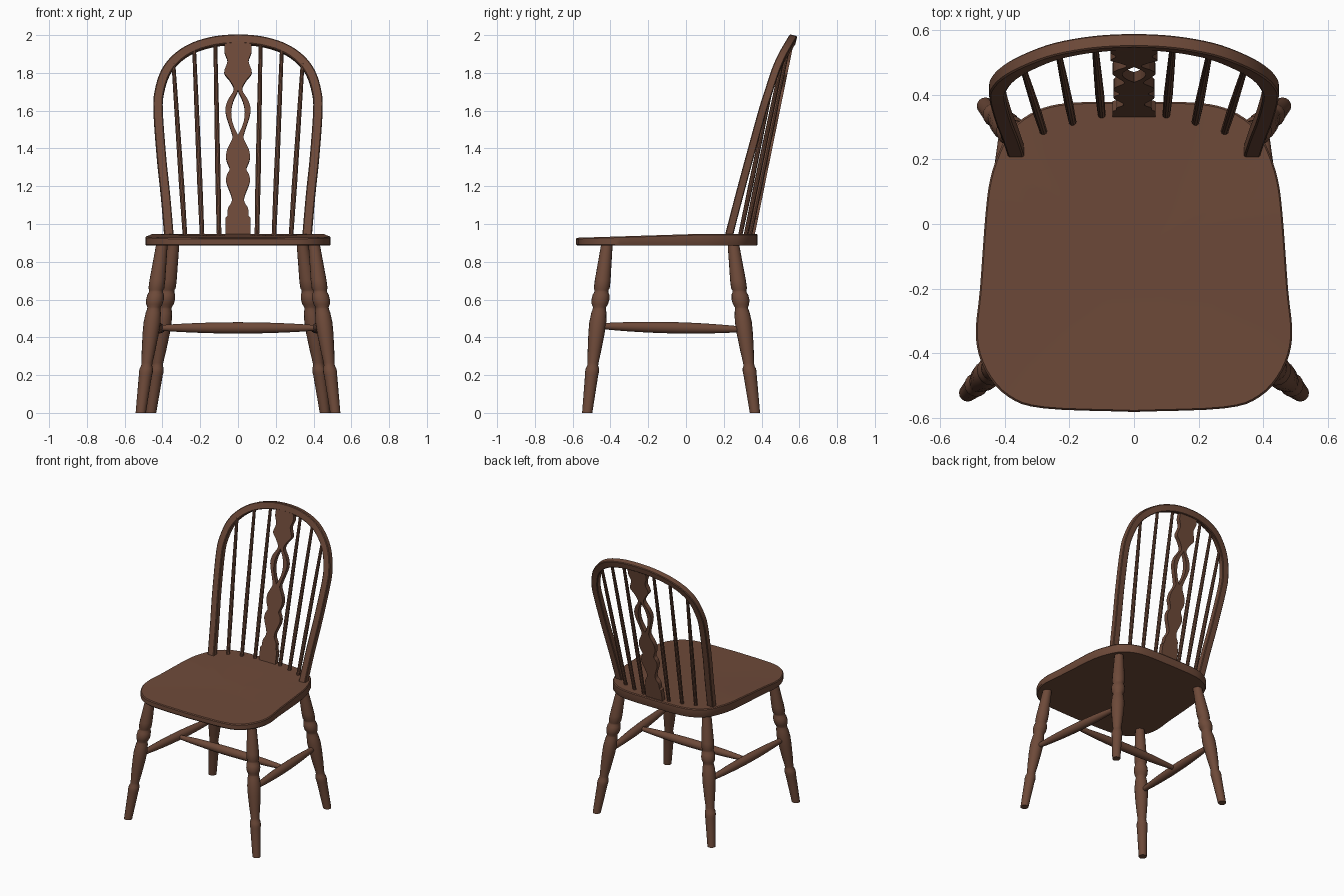
import bpy, bmesh, math
from mathutils import Vector

if "Cube" in bpy.data.objects:
    bpy.data.objects.remove(bpy.data.objects["Cube"])

wood = bpy.data.materials.new("brown wood")
wood.diffuse_color = (0.155, 0.068, 0.041, 1)
wood.use_nodes = True
wood.node_tree.nodes["Principled BSDF"].inputs["Base Color"].default_value = wood.diffuse_color


def finish(bm, name, smooth=True):
    bmesh.ops.recalc_face_normals(bm, faces=bm.faces)
    mesh = bpy.data.meshes.new(name)
    bm.to_mesh(mesh)
    bm.free()
    mesh.materials.append(wood)
    ob = bpy.data.objects.new(name, mesh)
    bpy.context.collection.objects.link(ob)
    if smooth:
        bpy.ops.object.select_all(action='DESELECT')
        ob.select_set(True)
        bpy.context.view_layer.objects.active = ob
        bpy.ops.object.shade_smooth_by_angle(angle=math.radians(35))
    return ob


def spline(pts, n):
    """Catmull-Rom curve through the points, n steps per span."""
    pts = [Vector(p) for p in pts]
    ext = [2 * pts[0] - pts[1]] + pts + [2 * pts[-1] - pts[-2]]
    out = []
    for i in range(len(pts) - 1):
        a, b, c, d = ext[i:i + 4]
        for k in range(n):
            t = k / n
            out.append(0.5 * (2 * b + (c - a) * t + (2 * a - 5 * b + 4 * c - d) * t * t
                              + (3 * b - a - 3 * c + d) * t ** 3))
    return out + [pts[-1]]


def skin(rings, name):
    """Join closed rings of points into a capped tube."""
    bm = bmesh.new()
    vs = [[bm.verts.new(p) for p in r] for r in rings]
    n = len(vs[0])
    for a, b in zip(vs, vs[1:]):
        for i in range(n):
            j = (i + 1) % n
            bm.faces.new((a[i], a[j], b[j], b[i]))
    bm.faces.new(vs[0])
    bm.faces.new(vs[-1])
    return finish(bm, name)


def turned(name, p0, p1, profile, sides=16):
    """Turned rod from p0 to p1; profile is (fraction, radius)."""
    p0, p1 = Vector(p0), Vector(p1)
    axis = (p1 - p0).normalized()
    if abs(axis.z) > 0.8:          # uprights keep level ends
        u, v = Vector((1, 0, 0)), Vector((0, 1, 0))
    else:
        u = axis.cross(Vector((0, 0, 1))).normalized()
        v = axis.cross(u)
    angles = [2 * math.pi * i / sides for i in range(sides)]
    return skin([[p0.lerp(p1, t) + r * (u * math.cos(a) + v * math.sin(a)) for a in angles]
                 for t, r in profile], name)


# Seat: rounded outline with a gently dished top that drops to the front
half = spline([(0, -0.582), (0.28, -0.571), (0.39, -0.535), (0.46, -0.455), (0.49, -0.35),
               (0.477, -0.2), (0.46, 0.03), (0.445, 0.14), (0.415, 0.23), (0.375, 0.30),
               (0.30, 0.352), (0.20, 0.375), (0, 0.379)], 4)
outline = half + [Vector((-p.x, p.y)) for p in half[-2:0:-1]]


def seat_ring(scale, dip):
    ring = []
    for p in outline:
        x, y = p.x * scale, (p.y + 0.1) * scale - 0.1
        ring.append((x, y, 0.947 + min(0, y - 0.05) * 0.032 - dip))
    return ring


skin([[(p.x * 0.99, p.y * 0.99, 0.885) for p in outline],
      [(p.x, p.y, 0.892) for p in outline],
      seat_ring(1, 0.006), seat_ring(0.99, 0), seat_ring(0.8, 0.002),
      seat_ring(0.5, 0.006), seat_ring(0.2, 0.008)], "seat")

# Legs (splayed, turned) and side stretchers
leg_z = [(0, .027), (.10, .031), (.20, .035), (.215, .037), (.235, .035), (.25, .029),
         (.265, .029), (.33, .036), (.42, .043), (.48, .045), (.53, .040), (.55, .035),
         (.56, .035), (.575, .043), (.60, .047), (.625, .044), (.64, .037), (.65, .037),
         (.66, .042), (.70, .042), (.78, .037), (.90, .030)]
leg_profile = [(z / 0.9, r) for z, r in leg_z]
stretcher_profile = [(t, 0.013 + 0.017 * math.sin(math.pi * t) ** 0.8 if 0 < t < 1 else 0.013)
                     for t in [i / 14 for i in range(15)]]
for s, side in ((-1, "left"), (1, "right")):
    turned("front_leg_" + side, (s * .515, -.523, 0), (s * .402, -.418, .9), leg_profile)
    turned("back_leg_" + side, (s * .46, .365, 0), (s * .34, .25, .9), leg_profile)
    turned("side_stretcher_" + side, (s * .457, -.468, .46), (s * .40, .308, .442),
           stretcher_profile)
turned("cross_stretcher", (-.425, -.08, .45), (.425, -.08, .45), stretcher_profile)

# Bent hoop of the back: rectangular section swept along a leaning arch
arch = [(.365, .225, .93), (.384, .282, 1.15), (.405, .336, 1.35), (.423, .405, 1.6),
        (.416, .437, 1.7), (.384, .470, 1.8), (.325, .503, 1.875), (.237, .536, 1.932),
        (.12, .557, 1.966), (0, .563, 1.975)]
path = spline(arch + [(-x, y, z) for x, y, z in arch[-2::-1]], 4)
depth = Vector((0, 1, -0.25)).normalized()
rings = []
for i, p in enumerate(path):
    tangent = path[min(i + 1, len(path) - 1)] - path[max(i - 1, 0)]
    across = tangent.cross(depth).normalized()
    rings.append([p + across * a * .025 + depth * d * .021
                  for a, d in ((-1, -.8), (-.8, -1), (.8, -1), (1, -.8),
                               (1, .8), (.8, 1), (-.8, 1), (-1, .8))])
skin(rings, "back_hoop")

# Spindles fanning out from seat to hoop
spindle_profile = [(0, .012), (.3, .014), (.7, .012), (1, .010)]
for s, side in ((-1, "left"), (1, "right")):
    for n, (x0, y0, x1, y1, z1) in enumerate(((.10, .336, .12, .545, 1.955),
                                              (.19, .314, .232, .520, 1.92),
                                              (.28, .285, .342, .478, 1.85))):
        turned(f"spindle_{side}_{n + 1}", (s * x0, y0, .93), (s * x1, y1, z1),
               spindle_profile, 10)

# Central splat: scalloped outline with an oval opening, mirrored and thickened
base = [(.066, .93), (.066, 1.03)]
scallops = spline([(.056, 1.04), (.053, 1.08), (.034, 1.115), (.036, 1.15), (.062, 1.22),
                   (.058, 1.26), (.044, 1.29), (.062, 1.34), (.058, 1.39), (.030, 1.45),
                   (.036, 1.49), (.066, 1.59), (.055, 1.65), (.022, 1.71), (.045, 1.76),
                   (.073, 1.80), (.056, 1.86), (.072, 1.91), (.070, 1.965)], 4)
bm = bmesh.new()
previous = None
for w, z in base + [tuple(p) for p in scallops]:
    t = (z - 1.585) / 0.115
    gap = 0.036 * (1 - t * t) if abs(t) < 1 else 0
    y = .349 + .203 * (z - .95)
    row = [bm.verts.new((min(gap, w - .012), y, z)), bm.verts.new((w, y, z))]
    if previous:
        bm.faces.new((previous[0], previous[1], row[1], row[0]))
    previous = row
splat = finish(bm, "back_splat", smooth=False)
mirror = splat.modifiers.new("mirror", 'MIRROR')
mirror.merge_threshold = 0.0005
solid = splat.modifiers.new("thickness", 'SOLIDIFY')
solid.thickness = 0.032
solid.offset = 0
